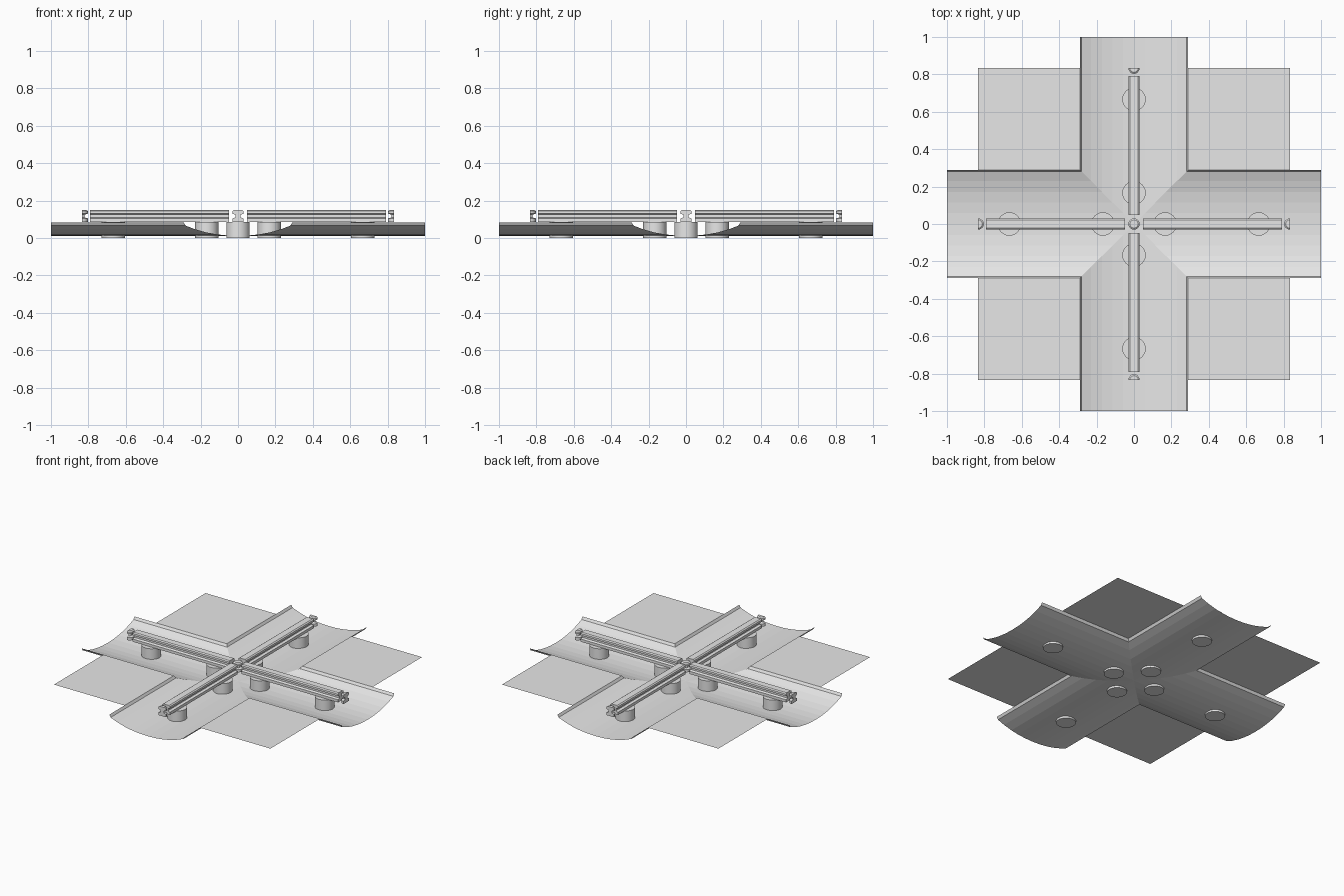
import bpy, bmesh, math
from mathutils import Matrix

if "Cube" in bpy.data.objects:
    bpy.data.objects.remove(bpy.data.objects["Cube"])

grey = bpy.data.materials.new("light grey")
grey.diffuse_color = (0.8, 0.8, 0.8, 1)
grey.use_nodes = True
grey.node_tree.nodes["Principled BSDF"].inputs["Base Color"].default_value = grey.diffuse_color


def finish(name, bm, smooth=None, recalc=True):
    bmesh.ops.remove_doubles(bm, verts=bm.verts, dist=0.0005)
    if recalc:
        bmesh.ops.recalc_face_normals(bm, faces=bm.faces)
    me = bpy.data.meshes.new(name)
    bm.to_mesh(me)
    bm.free()
    me.materials.append(grey)
    ob = bpy.data.objects.new(name, me)
    bpy.context.collection.objects.link(ob)
    if smooth:
        bpy.context.view_layer.objects.active = ob
        ob.select_set(True)
        bpy.ops.object.shade_smooth_by_angle(angle=math.radians(smooth))
        ob.select_set(False)
    return ob


TURNS = [Matrix.Rotation(i * math.pi / 2, 4, 'Z') for i in range(4)]
TOP = 0.083

# crossing channels: shallow curved profile, mitred along the diagonals
half = [(0.29, TOP), (0.28, 0.066), (0.23, 0.047), (0.17, 0.03), (0.115, 0.02), (0.06, 0.014), (0, 0.012)]
profile = [(-t, z) for t, z in half] + [(t, z) for t, z in half[-2::-1]]
bm = bmesh.new()
for turn in TURNS:
    inner = [bm.verts.new(turn @ Matrix.Translation((abs(t), t, z)).translation) for t, z in profile]
    outer = [bm.verts.new(turn @ Matrix.Translation((1, t, z)).translation) for t, z in profile]
    for i in range(len(profile) - 1):
        bm.faces.new((inner[i], outer[i], outer[i + 1], inner[i + 1]))
finish("channel_cross", bm, recalc=False)

# flat corner plates between the channels
bm = bmesh.new()
for turn in TURNS:
    bm.faces.new([bm.verts.new((turn @ Matrix.Translation((x, y, TOP))).translation)
                  for x, y in ((0.29, 0.29), (0.833, 0.29), (0.833, 0.833), (0.29, 0.833))])
finish("corner_plates", bm, recalc=False)

# short round posts under the rails
bm = bmesh.new()
for turn in TURNS:
    for x in (0.1667, 0.6667):
        bmesh.ops.create_cone(bm, cap_ends=True, segments=24, radius1=0.0625, radius2=0.0625, depth=0.087,
                              matrix=turn @ Matrix.Translation((x, 0, 0.0435)))
finish("posts", bm, 30)

# grooved rails
RAIL = [(0.022, 0.15), (0.03, 0.144), (0.03, 0.13), (0.013, 0.125),
        (0.013, 0.11), (0.03, 0.105), (0.03, 0.086)]
section = RAIL + [(-w, z) for w, z in reversed(RAIL)]
bm = bmesh.new()
for turn in TURNS:
    rings = [[bm.verts.new((turn @ Matrix.Translation((x, w, z))).translation) for w, z in section]
             for x in (0.047, 0.79)]
    n = len(section)
    for i in range(n):
        j = (i + 1) % n
        bm.faces.new((rings[0][i], rings[0][j], rings[1][j], rings[1][i]))
    for ring in rings:
        bm.faces.new(ring)
finish("rails", bm)


# turned studs: whole one at the centre, half ones at the rail ends
def stud(bm, matrix, start, sweep, steps):
    pts = [(0, 0.15)] + RAIL + [(0, 0.086)]
    cols = []
    for s in range(steps + 1):
        a = start + sweep * s / steps
        cols.append([bm.verts.new((matrix @ Matrix.Translation((r * math.cos(a), r * math.sin(a), z))).translation)
                     for r, z in pts])
    for a, b in zip(cols, cols[1:]):
        for i in range(len(pts) - 1):
            q = [a[i], a[i + 1], b[i + 1], b[i]]
            if i == 0:
                q = q[:3]
            if i == len(pts) - 2:
                q = [a[i], a[i + 1], b[i]]
            bm.faces.new(q)
    if sweep < 6:
        bm.faces.new(cols[0] + cols[-1][-2:0:-1])


bm = bmesh.new()
stud(bm, Matrix(), 0, 2 * math.pi, 16)
finish("centre_stud", bm, 30)
bm = bmesh.new()
for turn in TURNS:
    stud(bm, turn @ Matrix.Translation((0.833, 0, 0)), math.pi / 2, math.pi, 8)
finish("end_studs", bm, 30)
